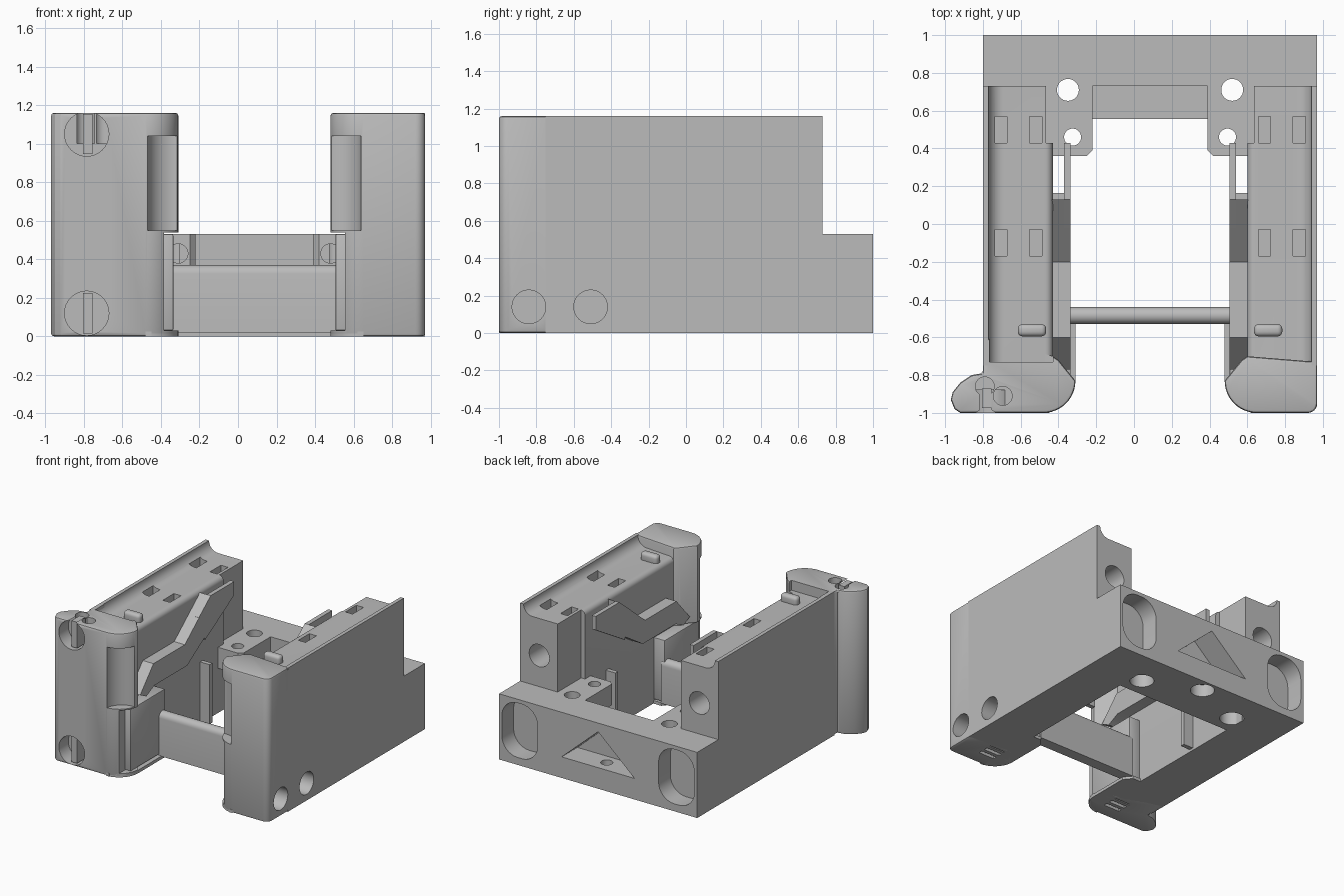
import bpy, bmesh, math
from mathutils import Vector

old = bpy.data.objects.get("Cube")
if old:
    bpy.data.objects.remove(old, do_unlink=True)

grey = bpy.data.materials.new("plain_grey")
grey.use_nodes = True
grey.diffuse_color = (0.5, 0.5, 0.5, 1)
grey.node_tree.nodes["Principled BSDF"].inputs["Base Color"].default_value = (0.5, 0.5, 0.5, 1)

MID = 0.085          # centre plane between the two arms
parts = []


def add(name, bm):
    bmesh.ops.recalc_face_normals(bm, faces=bm.faces)
    me = bpy.data.meshes.new(name)
    bm.to_mesh(me)
    bm.free()
    me.materials.append(grey)
    ob = bpy.data.objects.new(name, me)
    bpy.context.collection.objects.link(ob)
    return ob


def prism(name, pts, axis, a, b):
    """Extrude a 2D outline along an axis from a to b."""
    place = {"x": lambda p, t: (t, p[0], p[1]),
             "y": lambda p, t: (p[0], t, p[1]),
             "z": lambda p, t: (p[0], p[1], t)}[axis]
    bm = bmesh.new()
    face = bm.faces.new([bm.verts.new(place(p, a)) for p in pts])
    ext = bmesh.ops.extrude_face_region(bm, geom=[face])
    move = Vector(place((0, 0), b - a))
    bmesh.ops.translate(bm, vec=move, verts=[v for v in ext["geom"] if isinstance(v, bmesh.types.BMVert)])
    return add(name, bm)


def box(name, x0, x1, y0, y1, z0, z1):
    return prism(name, [(x0, y0), (x1, y0), (x1, y1), (x0, y1)], "z", z0, z1)


def arc(cx, cy, r, a0=0, a1=360, n=32):
    count = n if a1 - a0 == 360 else n + 1
    return [(cx + r * math.cos(math.radians(a0 + (a1 - a0) * i / n)),
             cy + r * math.sin(math.radians(a0 + (a1 - a0) * i / n))) for i in range(count)]


def rounded(x0, x1, z0, z1, r):
    return (arc(x1 - r, z1 - r, r, 0, 90, 8) + arc(x0 + r, z1 - r, r, 90, 180, 8)
            + arc(x0 + r, z0 + r, r, 180, 270, 8) + arc(x1 - r, z0 + r, r, 270, 360, 8))


def cyl(axis, u, v, r, a, b):
    return prism("cutter", arc(u, v, r), axis, a, b)


def bake(ob):
    """Apply modifiers to the mesh."""
    dg = bpy.context.evaluated_depsgraph_get()
    me = bpy.data.meshes.new_from_object(ob.evaluated_get(dg))
    ob.modifiers.clear()
    ob.data = me


def bevel(ob, w, seg=2, angle=50):
    m = ob.modifiers.new("edge", "BEVEL")
    m.width, m.segments = w, seg
    m.limit_method, m.angle_limit = "ANGLE", math.radians(angle)
    bake(ob)
    return ob


def cut(ob, cutters):
    for c in cutters:
        m = ob.modifiers.new("cut", "BOOLEAN")
        m.operation, m.solver, m.object = "DIFFERENCE", "EXACT", c
    bake(ob)
    for c in cutters:
        bpy.data.objects.remove(c, do_unlink=True)
    return ob


def mirrored(ob, name):
    bm = bmesh.new()
    bm.from_mesh(ob.data)
    for v in bm.verts:
        v.co.x = 2 * MID - v.co.x
    return add(name, bm)


def flip(pts):
    return [(2 * MID - x, y) for x, y in pts]


def pair(ob, name):
    ob.name = "right_" + name
    parts.extend([ob, mirrored(ob, "left_" + name)])


# Arms: raised outer lip with a concave fillet, slots on top, bore at the rear
profile = ([(-0.80, 0), (-0.43, 0)] + arc(-0.47, 1.04, 0.04, 0, 90, 6)
           + arc(-0.69, 1.16, 0.08, 270, 180, 8) + [(-0.80, 1.16)])
arm = prism("arm", profile, "y", -0.75, 0.73)
cuts = [box("cutter", x - 0.032, x + 0.032, y - 0.07, y + 0.07, 0.98, 1.3)
        for x in (-0.705, -0.52) for y in (0.5, -0.1)]
cuts += [cyl("y", -0.63, 0.78, 0.09, 0.5, 0.9),
         box("cutter", -0.465, -0.3, 0.43, 0.9, 0.53, 1.3)]
pair(cut(arm, cuts), "arm")

# Rounded bumps on the arm tops
pair(bevel(box("bump", -0.615, -0.465, -0.595, -0.53, 1.05, 1.14), 0.025, 4), "arm_bump")

# Bent guide ledges on the inner walls, with their thin rear tongues
ledge = [(-0.77, 0.60), (-0.60, 0.79), (-0.20, 0.79), (0.13, 1.06),
         (0.13, 0.80), (-0.17, 0.61), (-0.59, 0.61), (-0.69, 0.56)]
pair(prism("ledge", ledge, "x", -0.45, -0.335), "guide_ledge")
tongue = [(-0.02, 0.94), (0.13, 1.06), (0.43, 1.06), (0.43, 0.95), (0.06, 0.73)]
pair(prism("tongue", tongue, "x", -0.37, -0.335), "guide_tongue")
pair(box("fin", -0.45, -0.345, 0.13, 0.165, 0.02, 0.50), "wall_fin")

# Front towers
inner = arc(-0.48, -0.83, 0.17, 270, 360, 12)
back_edge = [(-0.40, -0.72), (-0.43, -0.70)]
lug = inner + back_edge + [(-0.80, -0.60), (-0.80, -0.79), (-0.86, -0.80), (-0.92, -0.84),
                           (-0.96, -0.89), (-0.97, -0.93), (-0.95, -0.98), (-0.92, -1.0)]
plain = flip(inner + back_edge + [(-0.80, -0.73)]) + arc(0.92, -0.95, 0.05, 0, -90, 6)
# keep the tower body behind the front block level with the arms
rear_trim = [(-1.1, -0.73), (-0.43, -0.73), (-0.43, -0.5), (-1.1, -0.5)]


def tower(name, outline, side, extra):
    ob = bevel(prism(name, outline, "z", 0, 1.16), 0.015)
    shared = [cyl("z", -0.33, -1.01, 0.14, 0.55, 1.04),
              box("cutter", -0.385, -0.2, -1.1, -0.6, 0.03, 0.54)]
    # grip grooves underneath
    shared += [box("cutter", -0.59, -0.38, y, y + 0.03, -0.1, 0.03)
               for y in (-0.88, -0.82, -0.76)]
    if side > 0:
        for c in shared:
            for v in c.data.vertices:
                v.co.x = 2 * MID - v.co.x
            c.data.flip_normals()
    parts.append(cut(ob, shared + extra))


holes = [cyl("y", -0.785, z, 0.115, -1.1, -0.88) for z in (0.12, 1.05)]
holes += [cyl("z", -0.79, -0.86, 0.05, 1.0, 1.3), cyl("z", -0.695, -0.91, 0.05, 1.0, 1.3),
          prism("cutter", [(-0.765, -0.73), (-0.43, -0.73), (-0.43, -0.5), (-0.765, -0.5)], "z", 1.08, 1.3)]
tower("right_front_tower", lug, -1, holes)
tower("left_front_tower", plain, 1, [cyl("x", -0.84, 0.14, 0.09, 0.80, 1.2)])

# Bars inside the tower front pockets
for i, z in enumerate((0.12, 1.05)):
    parts.append(box("pocket_bar_%d" % (i + 1), -0.805, -0.755, -0.975, -0.87, z - 0.105, z + 0.105))

# Inner lower plates and thin floor flanges beside the towers
pair(bevel(box("plate", -0.45, -0.335, -0.89, -0.45, 0.03, 0.53), 0.008), "lower_plate")
flange = inner + [(-0.31, -0.50), (-0.36, -0.44), (-0.45, -0.44), (-0.45, -1.0)]
pair(prism("flange", flange, "z", 0, 0.025), "floor_flange")

# Crossbar with rounded top
bar = [(-0.53, 0.02), (-0.44, 0.02)] + arc(-0.485, 0.325, 0.045, 0, 180, 10)
parts.append(prism("crossbar", bar, "x", -0.36, 0.53))

# Rear block with end pockets, triangular recess and screw holes
rear = box("rear_block", -0.80, 0.97, 0.73, 1.0, 0, 0.53)
ends = rounded(-0.775, -0.455, 0.06, 0.50, 0.14)
cuts = [prism("cutter", p, "y", 0.85, 1.1) for p in (ends, flip(ends)[::-1])]
cuts.append(prism("cutter", [(-0.24, 0.17), (0.41, 0.17), (MID, 0.46)], "y", 0.80, 1.1))
cuts += [cyl("z", MID, 0.89, 0.045, -0.1, 0.3), cyl("z", MID, 0.89, 0.09, -0.1, 0.10)]
for x in (-0.35, 0.52):
    cuts += [cyl("z", x, 0.71, 0.058, -0.1, 0.7), cyl("z", x, 0.71, 0.09, -0.1, 0.15)]
parts.append(cut(rear, cuts))

# Lower centre step of the rear block
step = box("rear_step", -0.24, 0.41, 0.555, 0.75, 0, 0.37)
parts.append(cut(step, [cyl("z", MID, 0.54, 0.06, 0.2, 0.32)]))

# Corner bosses
boss = prism("boss", [(-0.45, 0.36), (-0.25, 0.36), (-0.22, 0.39), (-0.22, 0.74), (-0.45, 0.74)],
             "z", 0.36, 0.53)
cuts = [cyl("z", -0.35, 0.71, 0.058, 0.2, 0.7), cyl("z", -0.325, 0.46, 0.045, 0.2, 0.7),
        cyl("y", -0.31, 0.43, 0.05, 0.2, 0.42)]
pair(cut(boss, cuts), "corner_boss")
foot = box("foot", -0.45, -0.22, 0.555, 0.74, 0, 0.37)
pair(cut(foot, [cyl("z", -0.35, 0.71, 0.058, -0.1, 0.7), cyl("z", -0.35, 0.71, 0.09, -0.1, 0.15)]),
     "boss_foot")

# Side bores through the plain outer wall
side_arm = next(o for o in parts if o.name == "left_arm")
cut(side_arm, [cyl("x", -0.51, 0.14, 0.09, 0.80, 1.2)])

# Smooth the curved faces and keep the edges sharp
for ob in parts:
    bpy.ops.object.select_all(action="DESELECT")
    ob.select_set(True)
    bpy.context.view_layer.objects.active = ob
    bpy.ops.object.shade_smooth_by_angle(angle=math.radians(30))
